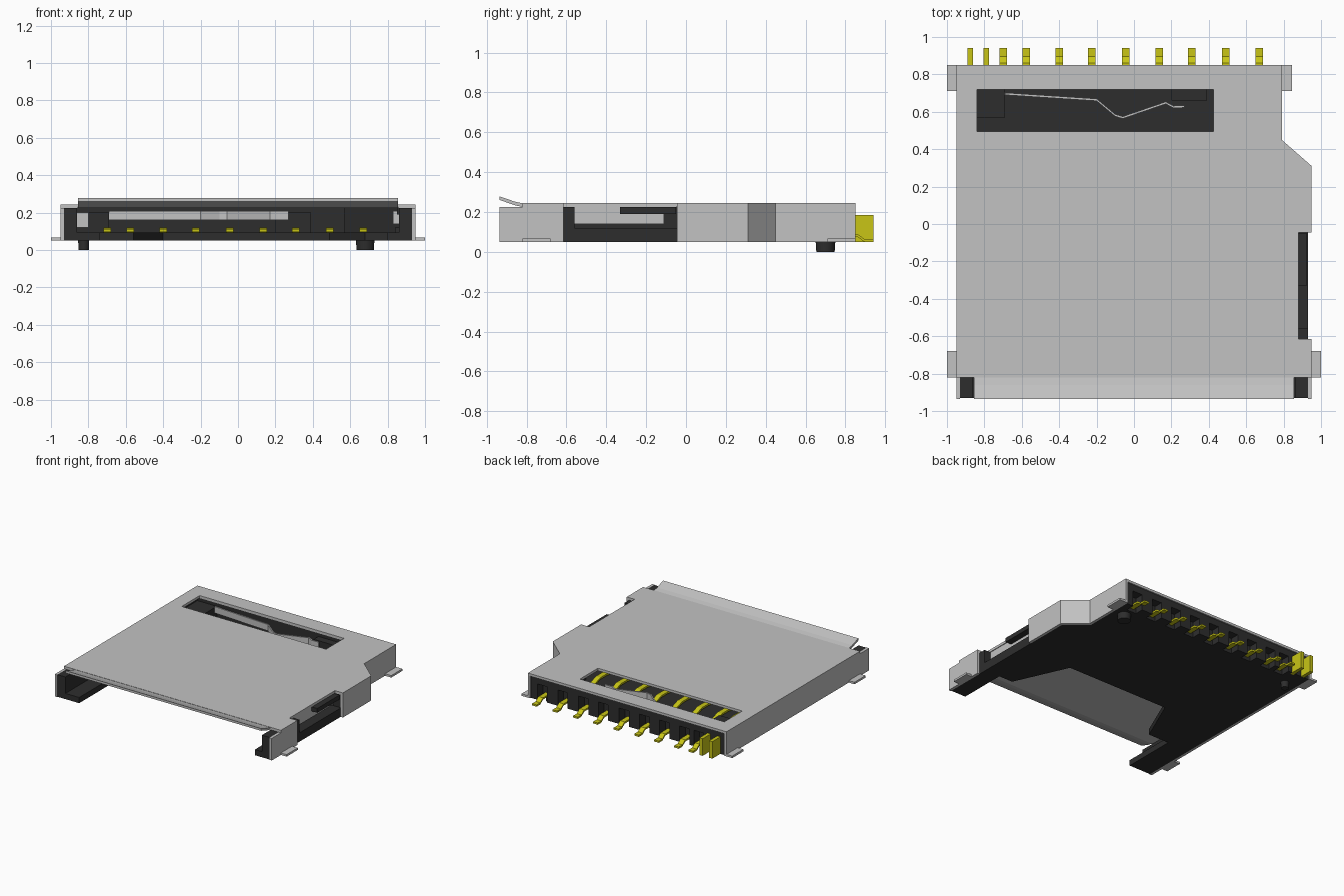
import bpy, bmesh
from mathutils import Vector

if "Cube" in bpy.data.objects:
    bpy.data.objects.remove(bpy.data.objects["Cube"], do_unlink=True)


def material(name, rgb, rough=0.5):
    m = bpy.data.materials.new(name)
    m.use_nodes = True
    m.diffuse_color = (*rgb, 1)
    bsdf = m.node_tree.nodes["Principled BSDF"]
    bsdf.inputs["Base Color"].default_value = (*rgb, 1)
    bsdf.inputs["Roughness"].default_value = rough
    return m


STEEL = material("steel grey", (0.54, 0.54, 0.54))
PLASTIC = material("black plastic", (0.027, 0.027, 0.027))
GOLD = material("contact yellow", (0.58, 0.56, 0.008))


def finish(name, bm, mat):
    bmesh.ops.recalc_face_normals(bm, faces=bm.faces)
    me = bpy.data.meshes.new(name)
    bm.to_mesh(me)
    bm.free()
    me.materials.append(mat)
    ob = bpy.data.objects.new(name, me)
    bpy.context.collection.objects.link(ob)
    return ob


def prism(name, pts, lo, hi, mat, axis="z"):
    """Extrude an outline: xy points along z, or yz points along x."""
    bm = bmesh.new()
    place = (lambda p: (p[0], p[1], lo)) if axis == "z" else (lambda p: (lo, p[0], p[1]))
    face = bm.faces.new([bm.verts.new(place(p)) for p in pts])
    move = Vector((0, 0, hi - lo)) if axis == "z" else Vector((hi - lo, 0, 0))
    new = bmesh.ops.extrude_face_region(bm, geom=[face])["geom"]
    bmesh.ops.translate(bm, vec=move, verts=[g for g in new if isinstance(g, bmesh.types.BMVert)])
    return finish(name, bm, mat)


def box(name, x, y, z, mat):
    return prism(name, [(x[0], y[0]), (x[1], y[0]), (x[1], y[1]), (x[0], y[1])], *z, mat)


def ribbon(name, path, thick, lo, hi, mat, axis):
    """Bent strip that follows a path with a constant thickness."""
    outline = path + [(a, b + thick) for a, b in reversed(path)]
    return prism(name, outline, lo, hi, mat, axis)


def peg(name, x, y, r):
    bm = bmesh.new()
    bmesh.ops.create_cone(bm, cap_ends=True, segments=24, radius1=r * 0.92, radius2=r, depth=0.06)
    bmesh.ops.translate(bm, vec=(x, y, 0.03), verts=bm.verts)
    ob = finish(name, bm, PLASTIC)
    for p in ob.data.polygons:
        p.use_smooth = len(p.vertices) == 4
    return ob


BOTTOM, TOP, LID = 0.05, 0.225, 0.245

# Shell lid with side notch and spring window
lid = prism("shell_lid", [(-0.95, -0.82), (0.95, -0.82), (0.95, -0.615), (0.88, -0.615),
                          (0.88, -0.045), (0.95, -0.045), (0.95, 0.31), (0.79, 0.45),
                          (0.79, 0.85), (-0.95, 0.85)], TOP, LID, STEEL)
cutter = box("window_cutter", (-0.84, 0.425), (0.495, 0.72), (0.2, 0.3), STEEL)
cutter.hide_render = True
mod = lid.modifiers.new("window", "BOOLEAN")
mod.object, mod.operation, mod.solver = cutter, "DIFFERENCE", "EXACT"
bpy.context.view_layer.objects.active = lid
bpy.ops.object.modifier_apply(modifier=mod.name)
bpy.data.objects.remove(cutter, do_unlink=True)

# Raised front lip
ribbon("front_lip", [(-0.82, TOP), (-0.86, 0.234), (-0.935, 0.26)], 0.018, -0.855, 0.855, STEEL, "x")

# Shell side walls
box("left_wall", (-0.95, -0.93), (-0.82, 0.85), (BOTTOM, TOP), STEEL)
box("right_wall", (0.93, 0.95), (-0.82, -0.615), (BOTTOM, TOP), STEEL)
for side, x in (("left", (-0.95, -0.93)), ("right", (0.93, 0.95))):
    box(side + "_wall_tip", x, (-0.935, -0.82), (BOTTOM, TOP), STEEL)
prism("right_stepped_wall", [(0.95, -0.045), (0.95, 0.31), (0.79, 0.45), (0.79, 0.85),
                             (0.77, 0.85), (0.77, 0.441), (0.93, 0.301), (0.93, -0.045)],
      BOTTOM, TOP, STEEL)

# Solder tabs
for name, x, y in (("front_left_tab", (-1, -0.94), (-0.82, -0.68)),
                   ("front_right_tab", (0.94, 1), (-0.82, -0.68)),
                   ("back_left_tab", (-1, -0.94), (0.71, 0.85)),
                   ("back_right_tab", (0.78, 0.845), (0.71, 0.85))):
    box(name, x, y, (BOTTOM, 0.066), STEEL)

# Plastic base floor with tapered card opening
prism("base_floor", [(-0.93, -0.93), (-0.74, -0.93), (-0.74, -0.5), (-0.56, -0.5),
                     (-0.4, -0.13), (0.49, -0.13), (0.68, -0.55), (0.8, -0.55),
                     (0.8, -0.93), (0.93, -0.93), (0.93, 0.3), (0.77, 0.44),
                     (0.77, 0.76), (-0.93, 0.76)], BOTTOM, 0.095, PLASTIC)

# Side rails
box("left_rail", (-0.93, -0.86), (-0.93, 0.8), (BOTTOM, TOP), PLASTIC)
box("right_front_rail", (0.86, 0.93), (-0.93, -0.56), (BOTTOM, TOP), PLASTIC)
box("right_ledge", (0.84, 0.93), (-0.56, -0.04), (BOTTOM, 0.12), PLASTIC)
box("right_latch_block", (0.85, 0.925), (-0.33, -0.05), (0.19, 0.224), PLASTIC)
prism("right_rear_block", [(0.93, -0.04), (0.93, 0.3), (0.77, 0.44), (0.77, 0.76),
                           (0.57, 0.76), (0.57, 0.44), (0.86, 0.2), (0.86, -0.04)],
      BOTTOM, TOP, PLASTIC)

# Blocks beside the spring
box("spring_anchor", (-0.86, -0.69), (0.57, 0.73), (BOTTOM, 0.2), PLASTIC)
box("spring_stop", (0.2, 0.39), (0.66, 0.73), (BOTTOM, 0.2), PLASTIC)

# Detection springs
ribbon("detect_spring", [(-0.69, 0.69), (-0.2, 0.658), (-0.1, 0.575), (-0.06, 0.563),
                         (0.17, 0.642), (0.21, 0.62), (0.27, 0.622)], 0.012, 0.16, 0.21, STEEL, "z")
box("latch_plate", (0.862, 0.875), (-0.56, -0.11), (0.14, 0.224), STEEL)
box("latch_hook", (0.83, 0.862), (-0.24, -0.22), (0.14, 0.21), STEEL)
box("left_leaf", (-0.86, -0.8), (0.3, 0.315), (0.12, 0.2), STEEL)

# Rear wall with a pocket for every contact
contacts = [-0.7, -0.575, -0.4, -0.225, -0.045, 0.135, 0.31, 0.49, 0.67]
box("rear_wall", (-0.93, 0.77), (0.72, 0.77), (BOTTOM, TOP), PLASTIC)
box("rear_beam", (-0.93, 0.77), (0.76, 0.84), (0.175, TOP), PLASTIC)
edges = [-0.93] + [e for x in contacts for e in (x - 0.042, x + 0.042)] + [0.77]
for i in range(0, len(edges), 2):
    box(f"rear_rib_{i // 2 + 1}", (edges[i], edges[i + 1]), (0.765, 0.84), (BOTTOM, 0.18), PLASTIC)

# Bent contacts and upright switch terminals
profile = [(0.25, 0.098), (0.32, 0.108), (0.4, 0.108), (0.5, 0.074), (0.8, 0.076),
           (0.86, 0.076), (0.895, 0.05), (0.94, 0.05)]
for i, x in enumerate(contacts):
    ribbon(f"contact_{i + 1}", profile, 0.014, x - 0.02, x + 0.02, GOLD, "x")
for i, x in enumerate((-0.875, -0.79)):
    box(f"switch_terminal_{i + 1}", (x - 0.014, x + 0.014), (0.82, 0.94), (BOTTOM, 0.185), GOLD)

# Locating pegs
peg("small_peg", -0.825, 0.7, 0.03)
peg("large_peg", 0.68, 0.7, 0.05)
